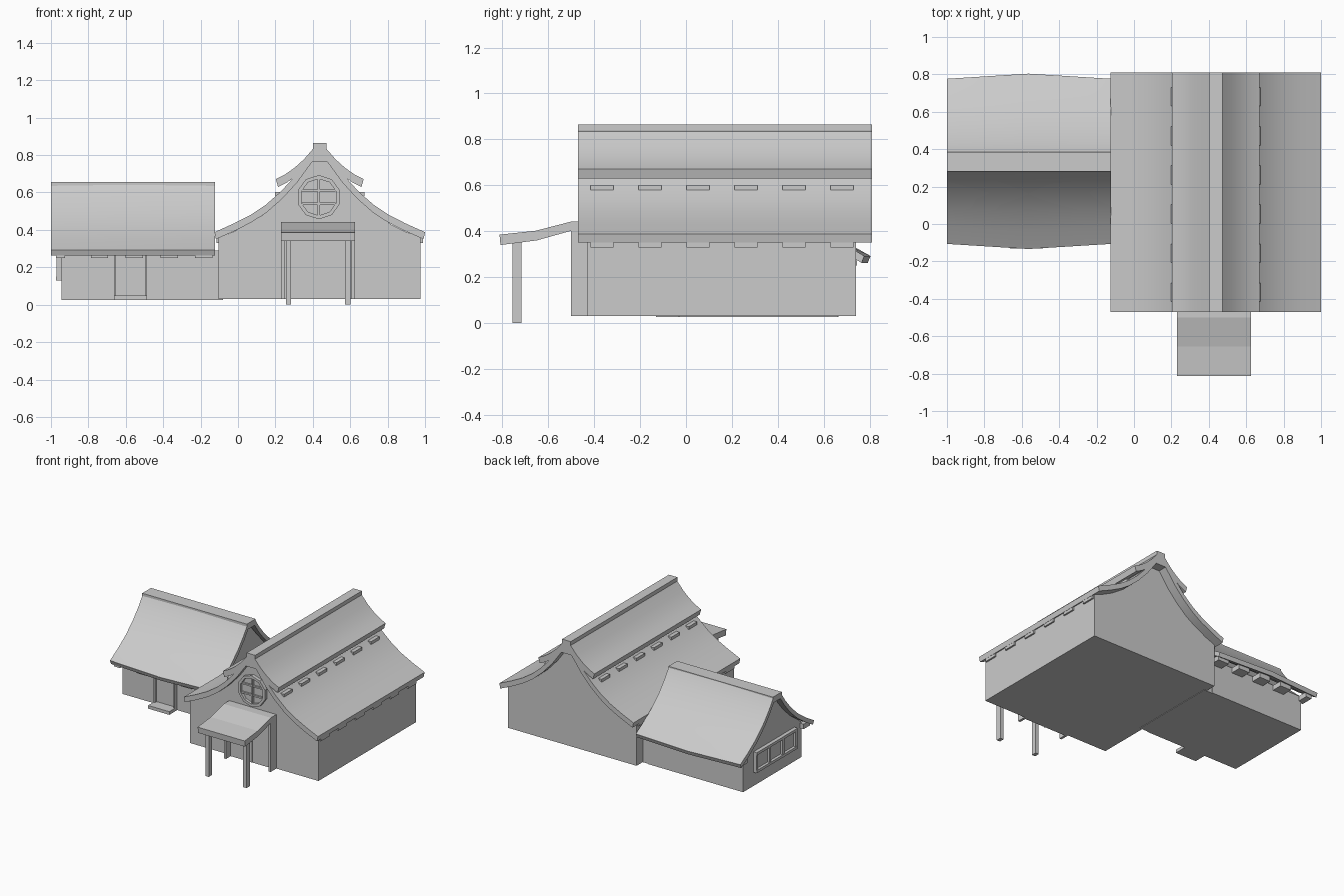
import bpy, bmesh, math

if "Cube" in bpy.data.objects:
    bpy.data.objects.remove(bpy.data.objects["Cube"])

CX, WY = 0.437, 0.335      # centre lines of main hall and side wing


def make(name, rings, smooth=False):
    """Closed solid skinned through matching rings of points."""
    bm = bmesh.new()
    vs = [[bm.verts.new(p) for p in r] for r in rings]
    n = len(rings[0])
    for a, b in zip(vs, vs[1:]):
        for i in range(n):
            bm.faces.new((a[i], a[(i + 1) % n], b[(i + 1) % n], b[i]))
    caps = [bm.faces.new(vs[0]), bm.faces.new(vs[-1])]
    bmesh.ops.triangulate(bm, faces=caps)
    bmesh.ops.recalc_face_normals(bm, faces=bm.faces)
    me = bpy.data.meshes.new(name)
    bm.to_mesh(me)
    bm.free()
    ob = bpy.data.objects.new(name, me)
    bpy.context.collection.objects.link(ob)
    if smooth:
        bpy.ops.object.select_all(action='DESELECT')
        ob.select_set(True)
        bpy.context.view_layer.objects.active = ob
        bpy.ops.object.shade_smooth_by_angle(angle=math.radians(32))
    return ob


def box(name, x0, x1, y0, y1, z0, z1):
    return make(name, [[(x0, y0, z), (x1, y0, z), (x1, y1, z), (x0, y1, z)] for z in (z0, z1)])


def mirrored(half, c):
    return [(c + d, z) for d, z in half] + [(c - d, z) for d, z in reversed(half)]


def shell(half, c, tx, tz):
    """Roof outline: curved top plus an inset underside."""
    low = [(d - tx, z - tz) for d, z in half]
    return mirrored(half, c) + mirrored(low, c)[::-1]


def along_y(name, prof, y0, y1, smooth=False):
    return make(name, [[(x, y, z) for x, z in prof] for y in (y0, y1)], smooth)


def along_x(name, prof, x0, x1, smooth=False):
    return make(name, [[(x, y, z) for y, z in prof] for x in (x0, x1)], smooth)


# Main hall walls with curved gables
gable = [(0.54, 0.03), (0.54, 0.36), (0.46, 0.39), (0.38, 0.43), (0.31, 0.475),
         (0.25, 0.525), (0.18, 0.59), (0.13, 0.65), (0.08, 0.73), (0.035, 0.80)]
along_y("main_walls", mirrored(gable, CX), -0.43, 0.74)

# Main hall roofs: wide lower tier, steep upper tier, ridge
lower = [(0.563, 0.388), (0.46, 0.434), (0.37, 0.48), (0.29, 0.533),
         (0.21, 0.603), (0.13, 0.69), (0.05, 0.80)]
along_y("lower_roof", shell(lower, CX, 0.008, 0.038), -0.47, 0.81, True)
upper = [(0.235, 0.672), (0.185, 0.697), (0.135, 0.732), (0.085, 0.777), (0.03, 0.84)]
along_y("upper_roof", shell(upper, CX, 0.012, 0.042), -0.47, 0.81, True)
along_y("main_ridge", mirrored([(0.026, 0.79), (0.036, 0.84), (0.036, 0.864)], CX), -0.47, 0.81)

# Rafter ends under both tiers
for i in range(6):
    y = -0.365 + i * 0.209
    for s in (-1, 1):
        for tier, a, b, z0, z1 in (("lower", 0.50, 0.552, 0.33, 0.36),
                                   ("upper", 0.17, 0.24, 0.58, 0.602)):
            xa, xb = sorted((CX + s * a, CX + s * b))
            box(tier + "_rafter_end", xa, xb, y - 0.05, y + 0.05, z0, z1)


# Round gable window
def ring(r, y, n=10):
    return [(CX - 0.005 + r * math.cos((k + .5) * math.tau / n), y,
             0.575 + r * math.sin((k + .5) * math.tau / n)) for k in range(n)]


make("round_window_frame", [ring(0.098, -0.425), ring(0.118, -0.425), ring(0.118, -0.455),
                            ring(0.098, -0.455), ring(0.098, -0.432)])
make("round_window_pane", [ring(0.1, -0.42), ring(0.1, -0.434)])
box("window_bar", CX - 0.011, CX + 0.001, -0.449, -0.43, 0.478, 0.672)
for z in (0.54, 0.61):
    box("window_bar", CX - 0.095, CX + 0.085, -0.447, -0.43, z - 0.006, z + 0.006)

# Front doorway
for x in (0.232, 0.605):
    box("door_jamb", x, x + 0.018, -0.50, -0.42, 0.03, 0.44)
box("door_lintel", 0.232, 0.623, -0.50, -0.42, 0.38, 0.44)
box("front_door", 0.25, 0.605, -0.445, -0.42, 0.03, 0.38)
box("door_split", 0.424, 0.432, -0.45, -0.44, 0.03, 0.38)

# Porch roof and posts
along_x("porch_roof", [(-0.812, 0.385), (-0.655, 0.402), (-0.50, 0.442), (-0.44, 0.442),
                       (-0.44, 0.402), (-0.50, 0.402), (-0.65, 0.36), (-0.808, 0.34)], 0.23, 0.625)
for x in (0.256, 0.573):
    box("porch_post", x, x + 0.028, -0.756, -0.717, 0.0, 0.352)

# Side wing walls
wing = [(0.35, 0.026), (0.35, 0.29), (0.25, 0.38), (0.13, 0.505), (0.06, 0.58), (0.03, 0.62)]
along_x("wing_walls", mirrored(wing, WY - 0.02), -0.945, -0.15)
box("wing_link_wall", -0.2, -0.08, -0.03, 0.66, 0.026, 0.29)

# Side wing roof, eaves bowed outward in the middle
wroof = [(0.455, 0.292), (0.36, 0.347), (0.26, 0.415), (0.17, 0.495), (0.10, 0.575),
         (0.06, 0.63), (0.045, 0.655)]
rings = []
for x, bow in ((-1.0, 0.97), (-0.565, 1.03), (-0.122, 0.97)):
    rings.append([(x, WY + (y - WY) * bow, z) for y, z in shell(wroof, WY, 0.012, 0.03)])
make("wing_roof", rings, True)
box("wing_ridge", -1.0, -0.122, WY - 0.055, WY + 0.05, 0.61, 0.655)

# Wing rafter ends, front and back
for i in range(5):
    x = -0.97 + i * 0.186
    for y0, y1 in ((-0.095, -0.02), (0.65, 0.745)):
        box("wing_rafter_end", x - 0.003, x + 0.09 if i else x + 0.045, y0, y1, 0.25, 0.288)

# Wing door and step
for x in (-0.664, -0.498):
    box("wing_door_jamb", x, x + 0.012, -0.065, -0.02, 0.03, 0.29)
box("wing_door", -0.655, -0.49, -0.045, -0.02, 0.03, 0.29)
box("wing_step", -0.664, -0.486, -0.13, -0.02, 0.026, 0.05)

# Three-pane window on the wing's end wall
for z in (0.13, 0.265):
    box("end_window_rail", -0.973, -0.94, 0.05, 0.54, z, z + 0.02)
for i in range(4):
    y = 0.05 + i * 0.157
    box("end_window_mullion", -0.97, -0.94, y, y + 0.02, 0.13, 0.285)
box("end_window_pane", -0.952, -0.94, 0.05, 0.54, 0.13, 0.285)
